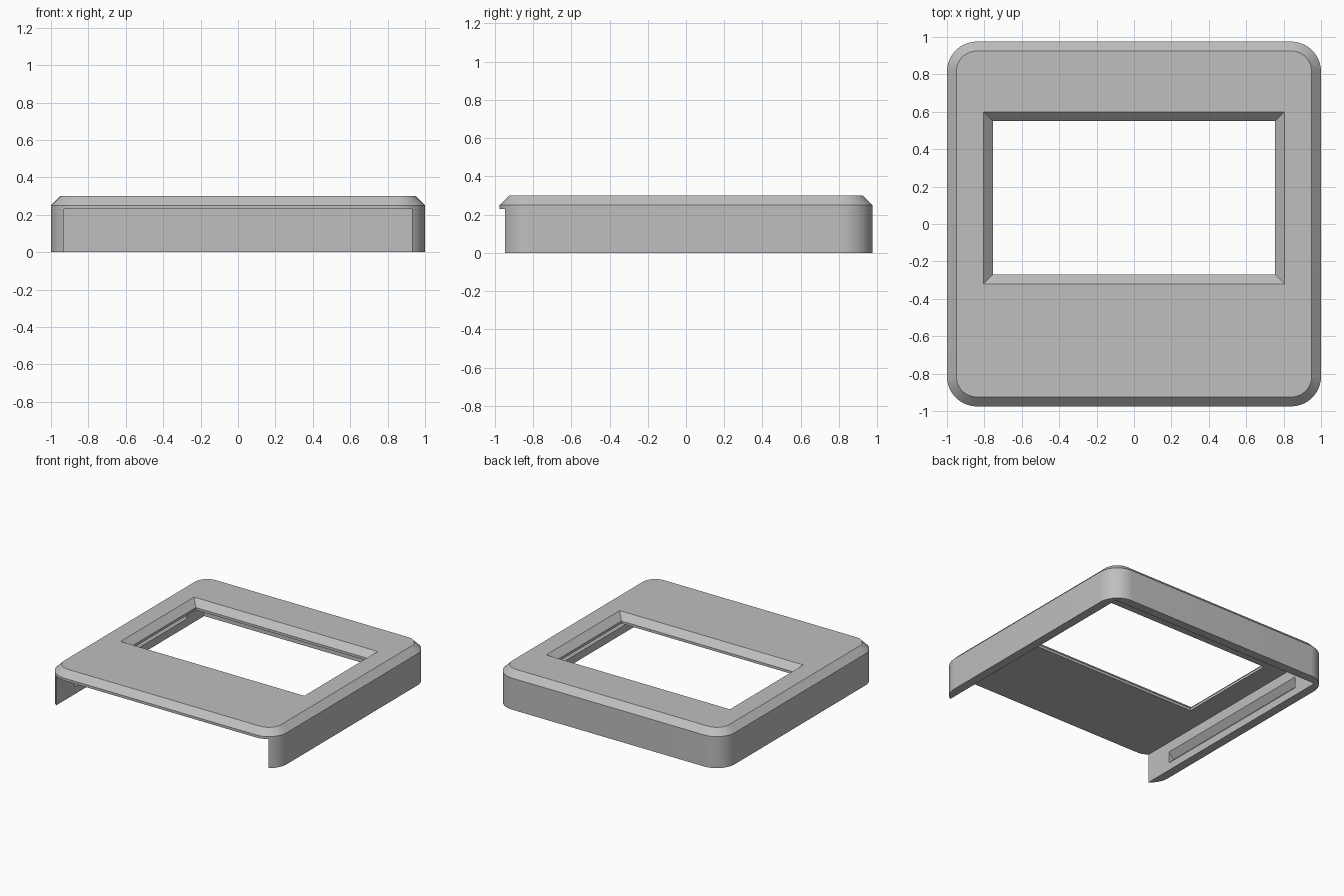
import bpy, bmesh, math

default_cube = bpy.data.objects.get("Cube")
if default_cube:
    bpy.data.objects.remove(default_cube, do_unlink=True)

HALF_X, HALF_Y, HEIGHT = 1.0, 0.975, 0.3
WALL, CHAMFER, RADIUS = 0.07, 0.05, 0.16
CEILING = HEIGHT - WALL

grey = bpy.data.materials.new("light grey plastic")
grey.use_nodes = True
colour = (0.52, 0.52, 0.52, 1)
grey.diffuse_color = colour
grey.node_tree.nodes["Principled BSDF"].inputs["Base Color"].default_value = colour


def loft(name, rings):
    """Solid made by joining rings of matching points, capped at both ends."""
    bm = bmesh.new()
    loops = [[bm.verts.new(p) for p in ring] for ring in rings]
    for low, high in zip(loops, loops[1:]):
        for i in range(len(low)):
            j = (i + 1) % len(low)
            bm.faces.new((low[i], low[j], high[j], high[i]))
    bm.faces.new(loops[0][::-1])
    bm.faces.new(loops[-1])
    bmesh.ops.recalc_face_normals(bm, faces=bm.faces)
    mesh = bpy.data.meshes.new(name)
    bm.to_mesh(mesh)
    bm.free()
    obj = bpy.data.objects.new(name, mesh)
    bpy.context.collection.objects.link(obj)
    mesh.materials.append(grey)
    return obj


def rounded_ring(inset, z, steps=16):
    r = RADIUS - inset
    ring = []
    for quarter, (sx, sy) in enumerate([(1, 1), (-1, 1), (-1, -1), (1, -1)]):
        for i in range(steps + 1):
            a = math.pi / 2 * (quarter + i / steps)
            ring.append((sx * (HALF_X - RADIUS) + r * math.cos(a),
                         sy * (HALF_Y - RADIUS) + r * math.sin(a), z))
    return ring


def rect_ring(x, y0, y1, z):
    return [(-x, y0, z), (x, y0, z), (x, y1, z), (-x, y1, z)]


# Rounded body with a chamfered top edge
cover = loft("cover", [rounded_ring(0, 0), rounded_ring(0, HEIGHT - CHAMFER),
                       rounded_ring(CHAMFER, HEIGHT)])

# Cavity, open underneath and through the front
inner_x = HALF_X - WALL
cavity = loft("cavity_cutter", [rect_ring(inner_x, -1.5, HALF_Y - WALL, z)
                                for z in (-0.2, CEILING)])

# Window with sloping sides above a short upright lip
def window_ring(grow, z):
    return rect_ring(0.755 + grow, -0.27 - grow, 0.55 + grow, z)

window = loft("window_cutter", [window_ring(0, 0.1), window_ring(0, HEIGHT - CHAMFER),
                                window_ring(2 * CHAMFER, HEIGHT + CHAMFER)])

# V-shaped grooves along the inside of both side walls
cutters = [cavity, window]
for side, s in (("left", 1), ("right", -1)):
    section = [(inner_x - 0.01, 0.05), (inner_x + 0.045, 0.105), (inner_x - 0.01, 0.16)]
    cutters.append(loft(side + "_groove_cutter",
                        [[(s * x, y, z) for x, z in section] for y in (-0.72, 0.69)]))

bpy.context.view_layer.objects.active = cover
for cutter in cutters:
    cutter.hide_render = True
    cut = cover.modifiers.new(cutter.name, "BOOLEAN")
    cut.operation, cut.solver, cut.object = "DIFFERENCE", "EXACT", cutter
    bpy.ops.object.modifier_apply(modifier=cut.name)
for cutter in cutters:
    bpy.data.objects.remove(cutter, do_unlink=True)

bpy.ops.object.select_all(action="DESELECT")
cover.select_set(True)
bpy.ops.object.shade_smooth_by_angle(angle=math.radians(25))
